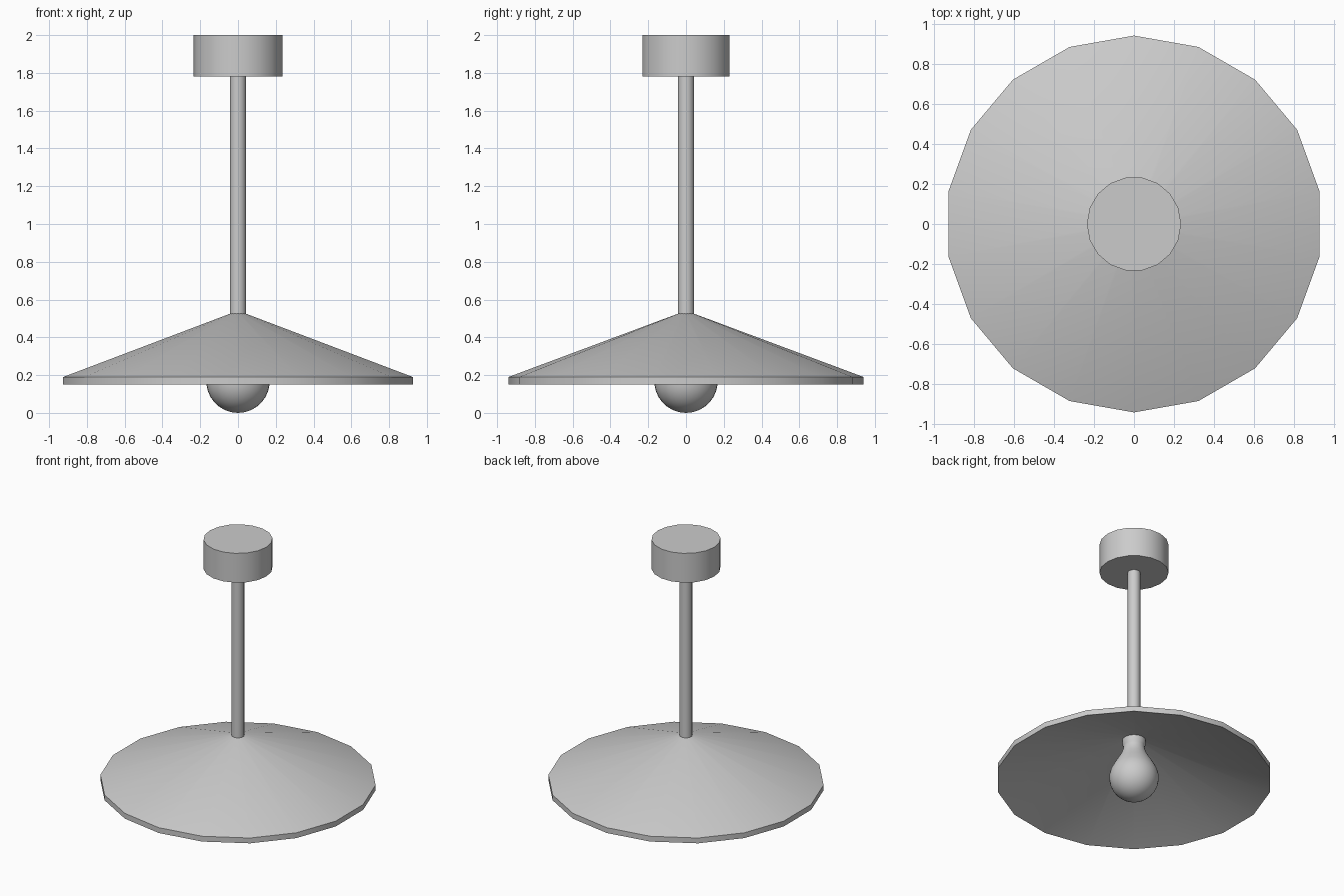
import bpy, bmesh
from math import sin, cos, pi, radians

cube = bpy.data.objects.get("Cube")
if cube:
    bpy.data.objects.remove(cube, do_unlink=True)

grey = bpy.data.materials.new("light_grey")
grey.use_nodes = True
colour = (0.6, 0.6, 0.6, 1)
grey.diffuse_color = colour
grey.node_tree.nodes["Principled BSDF"].inputs["Base Color"].default_value = colour


def lathe(name, profile, sides, start=0.0, sharp=30):
    """Spin a (radius, height) profile around z; radius 0 makes a pole."""
    bm = bmesh.new()
    rings = []
    for r, z in profile:
        if r == 0:
            rings.append([bm.verts.new((0, 0, z))] * sides)
        else:
            angles = [start + 2 * pi * i / sides for i in range(sides)]
            rings.append([bm.verts.new((r * cos(a), r * sin(a), z)) for a in angles])
    for a, b in zip(rings, rings[1:]):
        for i in range(sides):
            j = (i + 1) % sides
            bm.faces.new(dict.fromkeys((a[i], a[j], b[j], b[i])))
    # close flat ends that do not finish in a pole
    for ring in (rings[0], rings[-1]):
        if ring[0] is not ring[1]:
            bm.faces.new(ring)
    bmesh.ops.recalc_face_normals(bm, faces=bm.faces)
    mesh = bpy.data.meshes.new(name)
    bm.to_mesh(mesh)
    bm.free()
    mesh.materials.append(grey)
    ob = bpy.data.objects.new(name, mesh)
    bpy.context.collection.objects.link(ob)
    bpy.ops.object.select_all(action='DESELECT')
    ob.select_set(True)
    bpy.context.view_layer.objects.active = ob
    bpy.ops.object.shade_smooth_by_angle(angle=radians(sharp))
    return ob


# Ceiling mount and hanging rod
lathe("ceiling_mount", [(0.235, 1.78), (0.235, 2.0)], 18)
lathe("rod", [(0.043, 0.5), (0.043, 1.79)], 18)

# Wide conical shade, hollow underneath
lathe("shade", [(0.043, 0.525), (0.94, 0.19), (0.94, 0.15), (0.043, 0.475)],
      18, start=pi / 2)

# Bulb: round globe narrowing to a neck
globe = [(0.168 * sin(t), 0.168 - 0.168 * cos(t))
         for t in (radians(a) for a in range(0, 121, 12))]
neck = [(0.115, 0.305), (0.088, 0.35), (0.074, 0.39), (0.073, 0.415),
        (0.08, 0.43), (0.08, 0.475)]
lathe("bulb", globe + neck, 32, sharp=50)
